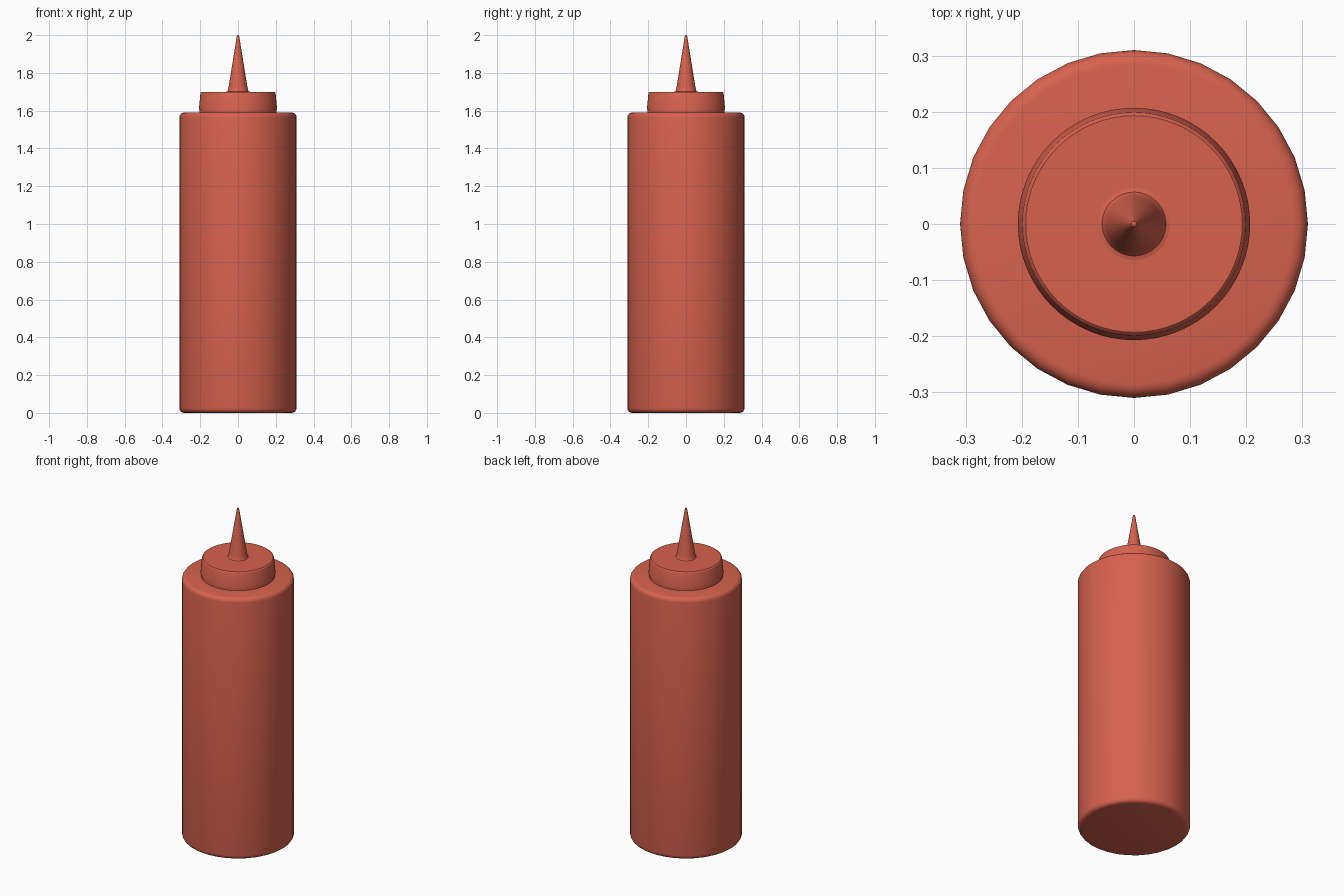
import bpy, bmesh, math

cube = bpy.data.objects.get("Cube")
if cube:
    bpy.data.objects.remove(cube, do_unlink=True)

red = bpy.data.materials.new("tomato red plastic")
red.use_nodes = True
colour = (0.68, 0.122, 0.076, 1)
red.diffuse_color = colour
red.node_tree.nodes["Principled BSDF"].inputs["Base Color"].default_value = colour


def corner(r, z, size, top, steps=4):
    """Rounded outer corner of a profile, listed from low to high."""
    pts = []
    for i in range(steps + 1):
        a = math.pi / 2 * i / steps
        if top:
            pts.append((r - size + size * math.cos(a), z - size + size * math.sin(a)))
        else:
            pts.append((r - size + size * math.sin(a), z + size - size * math.cos(a)))
    return pts


def lathe(name, profile, sides):
    """Spin a profile around z and close both ends with flat faces."""
    bm = bmesh.new()
    rings = [[bm.verts.new((r * math.cos(math.tau * i / sides),
                            r * math.sin(math.tau * i / sides), z))
              for i in range(sides)] for r, z in profile]
    for low, high in zip(rings, rings[1:]):
        for i in range(sides):
            j = (i + 1) % sides
            bm.faces.new((low[i], low[j], high[j], high[i]))
    bm.faces.new(rings[0][::-1])
    bm.faces.new(rings[-1])
    mesh = bpy.data.meshes.new(name)
    bm.to_mesh(mesh)
    bm.free()
    mesh.materials.append(red)
    obj = bpy.data.objects.new(name, mesh)
    bpy.context.collection.objects.link(obj)
    bpy.ops.object.select_all(action='DESELECT')
    obj.select_set(True)
    bpy.context.view_layer.objects.active = obj
    bpy.ops.object.shade_smooth_by_angle(angle=math.radians(35))
    return obj


# Squeezable body with rounded rims
lathe("bottle_body", corner(0.31, 0, 0.025, False) + corner(0.31, 1.59, 0.025, True), 32)

# Neck showing below the cap
lathe("bottle_neck", [(0.204, 1.58), (0.204, 1.615)], 64)

# Slightly tapered screw cap
lathe("cap", [(0.207, 1.607), (0.199, 1.692), (0.197, 1.697), (0.193, 1.7)], 64)

# Pointed nozzle with a small flare where it meets the cap
lathe("nozzle", [(0.068, 1.699), (0.057, 1.702), (0.053, 1.71), (0.049, 1.73),
                 (0.007, 1.99), (0.005, 1.998), (0.002, 2.0)], 32)
